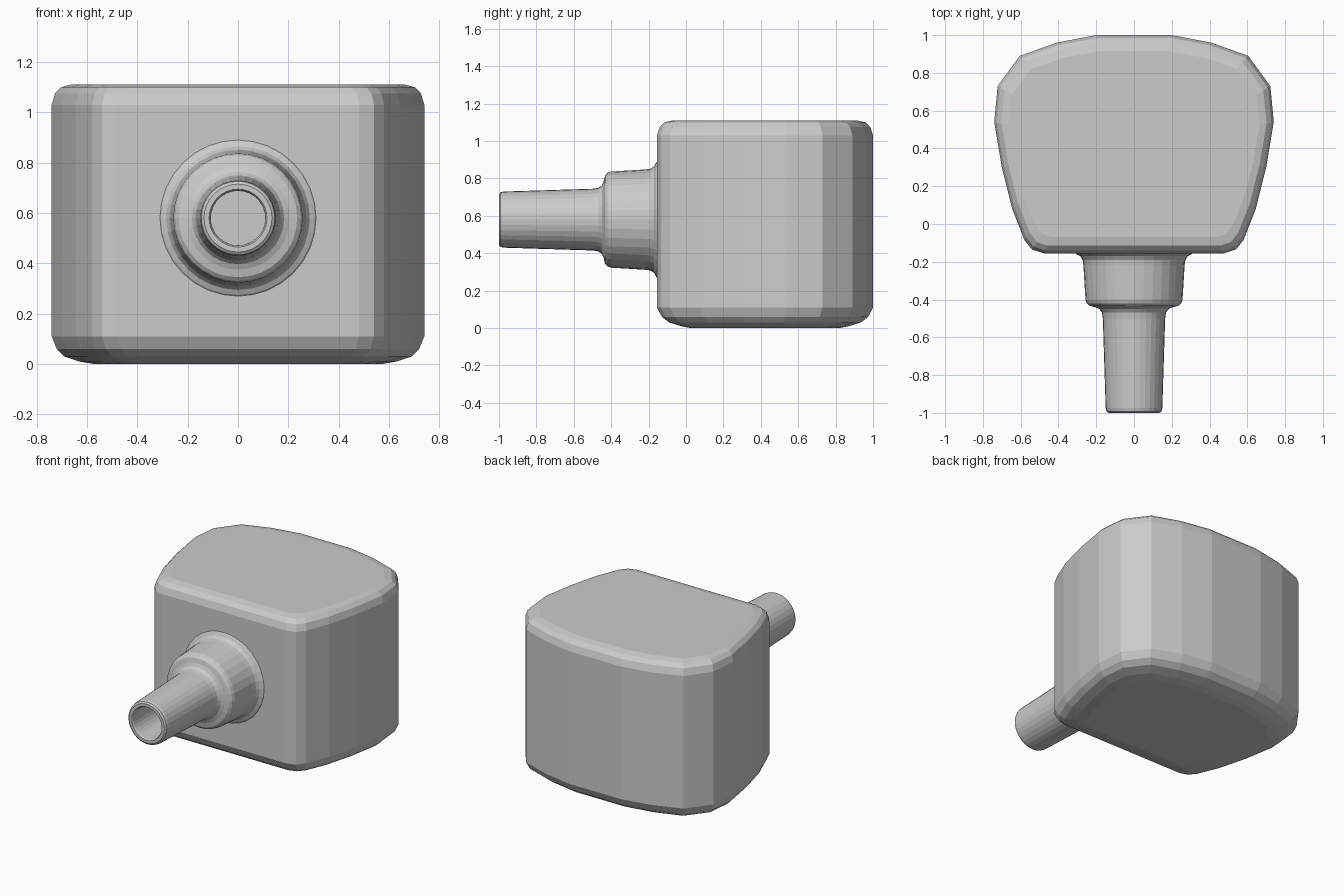
import bpy, bmesh, math

if "Cube" in bpy.data.objects:
    bpy.data.objects.remove(bpy.data.objects["Cube"])

grey = bpy.data.materials.new("plain_grey")
grey.diffuse_color = (0.6, 0.6, 0.6, 1)
grey.use_nodes = True
grey.node_tree.nodes["Principled BSDF"].inputs["Base Color"].default_value = grey.diffuse_color


def finish(name, bm):
    bmesh.ops.recalc_face_normals(bm, faces=bm.faces)
    me = bpy.data.meshes.new(name)
    bm.to_mesh(me)
    bm.free()
    me.materials.append(grey)
    ob = bpy.data.objects.new(name, me)
    bpy.context.collection.objects.link(ob)
    return ob


def bridge(bm, a, b):
    n = len(a)
    for i in range(n):
        bm.faces.new((a[i], a[(i + 1) % n], b[(i + 1) % n], b[i]))


# Body: rounded plan outline lofted upwards with rounded top and bottom rims
half = [(0.48, -0.155), (0.54, -0.135), (0.58, -0.085), (0.645, 0.08),
        (0.70, 0.30), (0.74, 0.54), (0.722, 0.73), (0.605, 0.89),
        (0.41, 0.96), (0.20, 1.0)]
outline = half + [(-x, y) for x, y in reversed(half)]
# (height, inset at sides, inset at front and back)
levels = [(0.0, 0.17, 0.18), (0.01, 0.11, 0.13), (0.03, 0.05, 0.065), (0.06, 0.02, 0.026),
          (0.11, 0, 0), (1.03, 0, 0), (1.075, 0.013, 0.015),
          (1.1, 0.038, 0.04), (1.11, 0.075, 0.085)]
bm = bmesh.new()
rings = []
for z, dx, dy in levels:
    sx, sy = 1 - dx / 0.74, 1 - dy / 0.578
    rings.append([bm.verts.new((x * sx, 0.4225 + (y - 0.4225) * sy, z))
                  for x, y in outline])
for a, b in zip(rings, rings[1:]):
    bridge(bm, a, b)
bm.faces.new(rings[0])
bm.faces.new(rings[-1])
finish("body", bm)

# Spout: stepped, filleted tube along -y with an open bore
profile = [(0.315, -0.15), (0.305, -0.16), (0.285, -0.17), (0.272, -0.19),
           (0.268, -0.22), (0.257, -0.40), (0.25, -0.42), (0.235, -0.433),
           (0.205, -0.44), (0.183, -0.45), (0.17, -0.468), (0.165, -0.50),
           (0.15, -0.975), (0.146, -0.992), (0.135, -1.0), (0.115, -1.0),
           (0.109, -0.99), (0.108, -0.45)]
N = 32
bm = bmesh.new()
rings = [[bm.verts.new((r * math.cos(2 * math.pi * i / N), y,
                        0.58 + r * math.sin(2 * math.pi * i / N)))
          for i in range(N)] for r, y in profile]
for a, b in zip(rings, rings[1:]):
    bridge(bm, a, b)
bm.faces.new(rings[0])
bm.faces.new(rings[-1])
finish("spout", bm)
